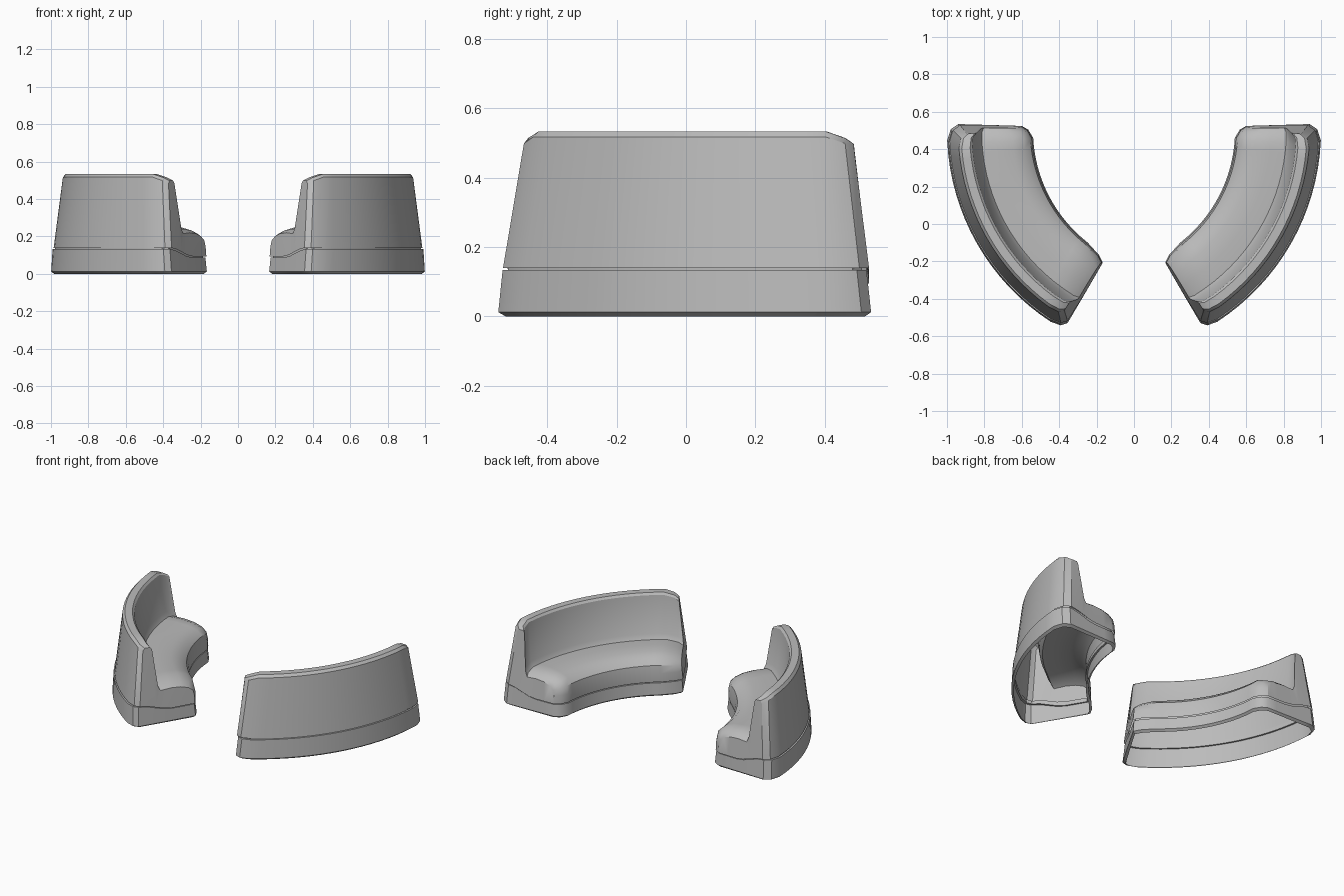
import bpy, bmesh, math

cube = bpy.data.objects.get("Cube")
if cube:
    bpy.data.objects.remove(cube)

mat = bpy.data.materials.new("grey_fabric")
GREY = (0.5, 0.5, 0.5, 1)
mat.use_nodes = True
mat.diffuse_color = GREY
mat.node_tree.nodes["Principled BSDF"].inputs["Base Color"].default_value = GREY

CX, CY = -0.22, 0.5          # centre of the curve for the +x sofa
R_IN, R_OUT = 0.76, 1.22     # inner and outer radius of the base

# Stations along the curve: inner angle, outer angle, inner inset, outer inset, top drop
FRONT = [(-61.3, -60.8, .045, .04, .035), (-58.5, -59.6, .02, .012, .018), (-52, -57, 0, 0, 0)]
BACK = [(-3, -2.5, 0, 0, 0), (.3, .3, .025, .02, .018), (1.7, 1.7, .06, .06, .035)]
N = 16
middle = [tuple(a + (b - a) * i / N for a, b in zip(FRONT[-1], BACK[0])) for i in range(1, N)]
STATIONS = FRONT + middle + BACK
END_W = [0.85, 0.7, 0.55, 0.4, 0.2]   # points across each end, outer to inner


def place(station, r, z, tuck=0):
    """Point on a station; the ends lean towards the middle with height."""
    a_in, a_out, i_in, i_out, drop = station
    w = (r - R_IN) / (R_OUT - R_IN)
    a = a_in + (a_out - a_in) * w
    r += i_in * (1 - w) - i_out * w
    lean = 2.4 * max(0, z - 0.09) / 0.42 + math.degrees(tuck)
    a += lean * (-29.8 - a) / 31.5
    z -= drop * min(1, max(0, (z - 0.14) / 0.1))
    a = math.radians(a)
    return (CX + r * math.cos(a), CY + r * math.sin(a), z)


def seam(w):
    """Height of the seam: low at the seat front, high at the back."""
    t = min(1, max(0, (w - 0.4) / 0.6))
    return 0.088 + 0.045 * t * t * (3 - 2 * t)


def radius(w, tuck=0):
    return R_IN + tuck + (R_OUT - R_IN - 2 * tuck) * w


def finish(bm, name, side):
    for v in bm.verts:
        v.co.x *= side
    bmesh.ops.recalc_face_normals(bm, faces=bm.faces[:])
    mesh = bpy.data.meshes.new(name)
    bm.to_mesh(mesh)
    bm.free()
    mesh.materials.append(mat)
    obj = bpy.data.objects.new(name, mesh)
    bpy.context.collection.objects.link(obj)
    bpy.ops.object.select_all(action='DESELECT')
    obj.select_set(True)
    bpy.context.view_layer.objects.active = obj
    bpy.ops.object.shade_smooth_by_angle(angle=math.radians(32))


def plinth(name, side):
    """Open hollow band below the seam, with a tongue tucked under the body."""
    path = [(s, 1) for s in STATIONS] + [(STATIONS[-1], w) for w in END_W]
    path += [(s, 0) for s in reversed(STATIONS)] + [(STATIONS[0], w) for w in reversed(END_W)]
    # tuck, share of the seam height, extra height
    levels = [(.015, 0, 0), (0, 0, .012), (.007, 1, 0), (.018, 1, 0), (.018, 1, .025)]
    bm = bmesh.new()
    rings = [[bm.verts.new(place(s, radius(w, tuck), seam(w) * k + up, tuck)) for s, w in path]
             for tuck, k, up in levels]
    n = len(path)
    for low, high in zip(rings, rings[1:]):
        for i in range(n):
            j = (i + 1) % n
            bm.faces.new((low[i], low[j], high[j], high[i]))
    finish(bm, name, side)


# Cross-section of seat and backrest, from outer seam to inner seam
PROFILE = [(1.207, .139), (1.16, .517), (1.145, .533), (1.1, .533), (1.088, .52),
           (1.053, .28), (1.035, .25), (.95, .255), (.87, .25), (.81, .233),
           (.775, .2), (.766, .15), (.766, .094)]


def body(name, side):
    bm = bmesh.new()
    rows = [[bm.verts.new(place(s, r, z)) for r, z in PROFILE] for s in STATIONS]
    for a, b in zip(rows, rows[1:]):
        for i in range(len(PROFILE) - 1):
            bm.faces.new((a[i], a[i + 1], b[i + 1], b[i]))
    # Ends, following the sloping seam along the bottom
    for row, s in ((rows[0], STATIONS[0]), (rows[-1], STATIONS[-1])):
        low = [bm.verts.new(place(s, radius(w, .007), seam(w) + .006)) for w in reversed(END_W)]
        face = bm.faces.new(row + low)
        bmesh.ops.triangulate(bm, faces=[face])
    finish(bm, name, side)


for label, side in (("left", 1), ("right", -1)):
    plinth(label + "_sofa_base", side)
    body(label + "_sofa_seat_and_back", side)
